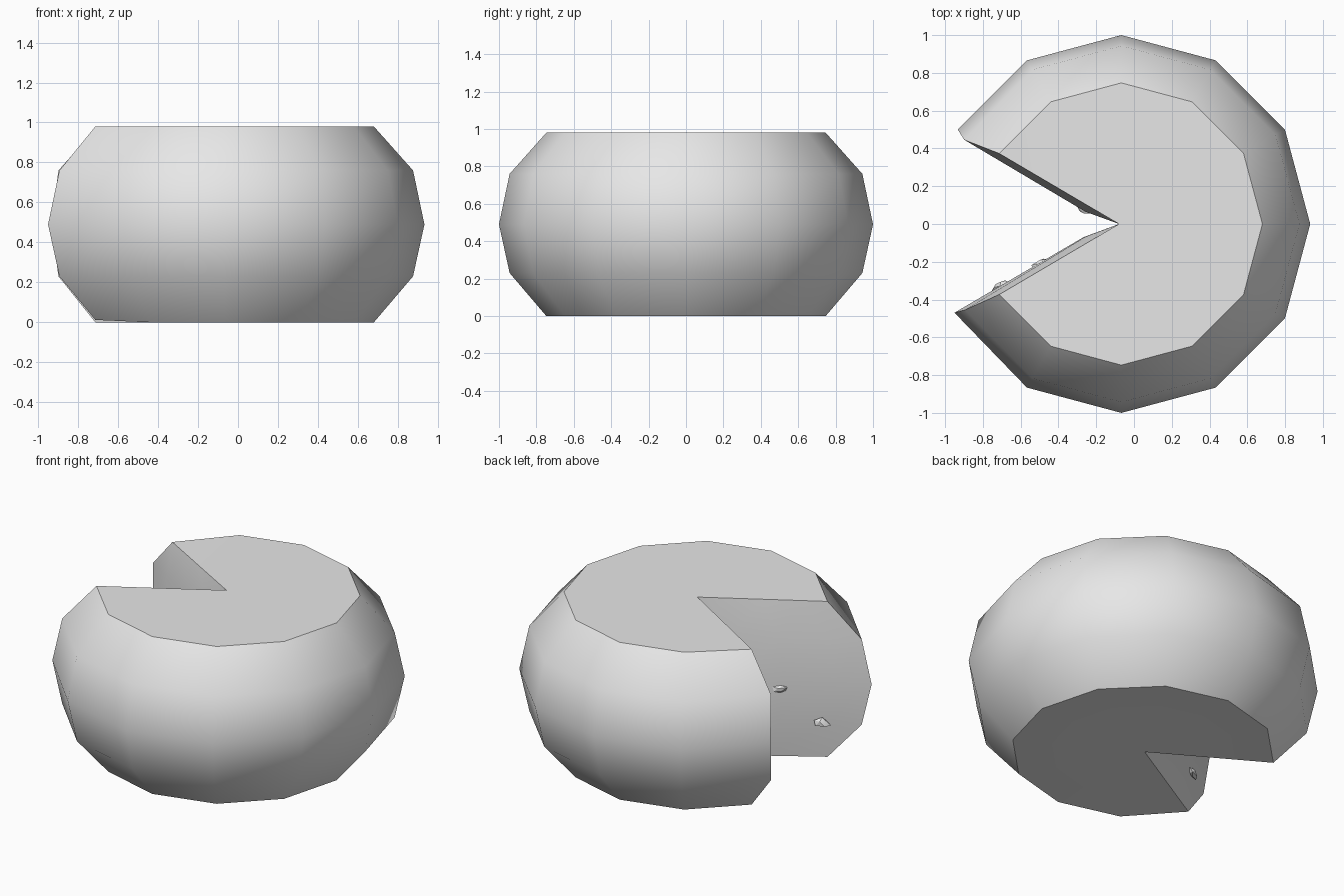
import bpy, bmesh, random
from math import radians, sin, cos
from mathutils import Vector, Matrix

random.seed(4)
cube = bpy.data.objects.get("Cube")
if cube:
    bpy.data.objects.remove(cube)

grey = bpy.data.materials.new("light_grey")
grey.use_nodes = True
colour = (0.8, 0.8, 0.8, 1)
grey.diffuse_color = colour
grey.node_tree.nodes["Principled BSDF"].inputs["Base Color"].default_value = colour

PROFILE = [(0.747, 0), (0.943, 0.23), (1, 0.49), (0.943, 0.76), (0.747, 0.98)]
CENTRE_X = -0.067
APEX_X = CENTRE_X - 0.012
ANGLES = range(-150, 151, 30)


def finish(bm, name, angle):
    bmesh.ops.recalc_face_normals(bm, faces=bm.faces)
    mesh = bpy.data.meshes.new(name)
    bm.to_mesh(mesh)
    bm.free()
    obj = bpy.data.objects.new(name, mesh)
    bpy.context.collection.objects.link(obj)
    mesh.materials.append(grey)
    bpy.ops.object.select_all(action="DESELECT")
    obj.select_set(True)
    bpy.context.view_layer.objects.active = obj
    bpy.ops.object.shade_smooth_by_angle(angle=radians(angle))
    return obj


def inward(side):
    """Direction pointing from a cut wall into the open wedge."""
    return Vector((-0.5, -side * 0.866, 0))


# Rounded twelve-sided body with one wedge missing
bm = bmesh.new()
columns = []
for a in ANGLES:
    columns.append([bm.verts.new((CENTRE_X + r * cos(radians(a)), r * sin(radians(a)), z))
                    for r, z in PROFILE])
axis = [bm.verts.new((APEX_X, 0, z)) for r, z in PROFILE]

for left, right in zip(columns, columns[1:]):
    for i in range(len(PROFILE) - 1):
        bm.faces.new((left[i], right[i], right[i + 1], left[i + 1]))
    for i in (0, -1):
        bm.faces.new((axis[i], left[i], right[i]))

# Slightly tilted cap corners beside the opening
columns[0][0].co.z += 0.012
columns[-1][-1].co.z -= 0.012

# Bulging cut walls, from the axis out to the rim
STEPS = (0.2, 0.5, 0.8)
for side, rim, rim_bulge in ((-1, columns[0], (0, 0.02, 0.035, 0.02, 0)),
                             (1, columns[-1], (0, 0.03, 0, 0.03, 0))):
    for v, b in zip(rim, rim_bulge):
        v.co += inward(side) * b
    wall = [axis]
    for t in STEPS:
        col = []
        for i, (a, b) in enumerate(zip(axis, rim)):
            p = a.co.lerp(b.co, t)
            if 0 < i < len(PROFILE) - 1:
                p += inward(side) * 0.035 * (1 - t)
            col.append(bm.verts.new(p))
        wall.append(col)
    wall.append(rim)
    for near, far in zip(wall, wall[1:]):
        for i in range(len(PROFILE) - 1):
            bm.faces.new((near[i], far[i], far[i + 1], near[i + 1]))
    # close the narrow strips between the caps and the walls
    for i in (0, -1):
        for near, far in zip(wall, wall[1:]):
            pair = bm.edges.get((near[i], far[i]))
            if pair is None:
                bm.edges.new((near[i], far[i]))
bmesh.ops.dissolve_degenerate(bm, dist=0.0001, edges=bm.edges)
finish(bm, "body", 40)


# Small ragged chips on the cut walls
def chip(name, side, distance, height, size):
    bm = bmesh.new()
    bmesh.ops.create_icosphere(bm, subdivisions=1, radius=size)
    for v in bm.verts:
        v.co *= random.uniform(0.5, 1.1)
    bmesh.ops.scale(bm, vec=(1, 0.45, 0.6), verts=bm.verts)
    bmesh.ops.rotate(bm, matrix=Matrix.Rotation(radians(-30 * side), 3, "Z"), verts=bm.verts)
    out = Vector((-0.866, side * 0.5, 0)) * distance
    place = Vector((APEX_X, 0, height)) + out + inward(side) * 0.03
    bmesh.ops.translate(bm, vec=place, verts=bm.verts)
    finish(bm, name, 20)


chip("front_wall_chip_inner", -1, 0.47, 0.44, 0.06)
chip("front_wall_chip_outer", -1, 0.71, 0.24, 0.055)
chip("back_wall_chip", 1, 0.2, 0.5, 0.05)
